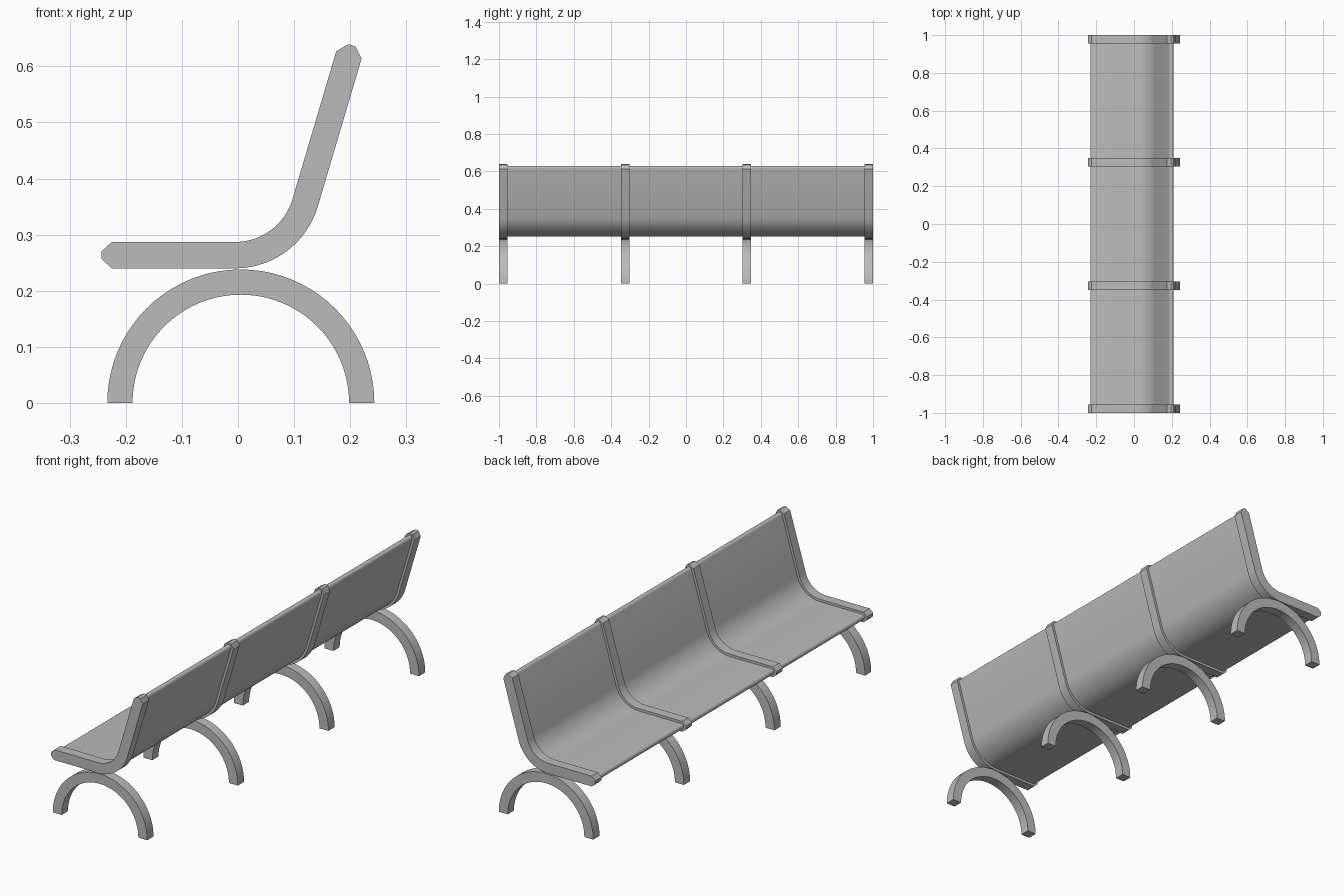
import bpy
import bmesh
import math
from mathutils import Vector

if "Cube" in bpy.data.objects:
    bpy.data.objects.remove(bpy.data.objects["Cube"], do_unlink=True)

# Single grey finish
GREY = (0.5, 0.5, 0.5, 1.0)
grey = bpy.data.materials.new("plain grey")
grey.use_nodes = True
grey.diffuse_color = GREY
grey.node_tree.nodes["Principled BSDF"].inputs["Base Color"].default_value = GREY

LENGTH = 2.0
FRAME_WIDTH = 0.045
FRAME_HALF = 0.0235        # half thickness of the bent frame
PANEL_HALF = 0.0125        # half thickness of the seat panel
SEAT_Z = 0.2635
LEAN = math.radians(73.5)  # backrest slope
BEND_X = 0.092             # where the seat and back centre lines meet
BEND_RADIUS = 0.13


def extrude_profile(name, outline, y, width):
    """Extrude a closed x-z outline along y, centred on y."""
    bm = bmesh.new()
    face = bm.faces.new([bm.verts.new((x, y - width / 2, z)) for x, z in outline])
    ext = bmesh.ops.extrude_face_region(bm, geom=[face])
    moved = [g for g in ext["geom"] if isinstance(g, bmesh.types.BMVert)]
    bmesh.ops.translate(bm, verts=moved, vec=(0, width, 0))
    bmesh.ops.recalc_face_normals(bm, faces=bm.faces)
    mesh = bpy.data.meshes.new(name)
    bm.to_mesh(mesh)
    bm.free()
    mesh.materials.append(grey)
    obj = bpy.data.objects.new(name, mesh)
    bpy.context.collection.objects.link(obj)
    bpy.ops.object.select_all(action="DESELECT")
    obj.select_set(True)
    bpy.context.view_layer.objects.active = obj
    bpy.ops.object.shade_smooth_by_angle(angle=math.radians(25))
    return obj


def bench_outline(half, tip, front_x, back_length, steps=20):
    """Outline of a bent strip; tip lists (along, across) points of its ends."""
    up = Vector((math.cos(LEAN), math.sin(LEAN)))
    side = Vector((up.y, -up.x))
    bend = Vector((BEND_X, SEAT_Z))
    centre = bend + Vector((-BEND_RADIUS * math.tan(LEAN / 2), BEND_RADIUS))
    front = Vector((front_x, SEAT_Z))
    top = bend + up * back_length

    def arc(radius):
        angles = [LEAN * i / steps for i in range(steps + 1)]
        return [centre + radius * Vector((math.sin(a), -math.cos(a))) for a in angles]

    # Underside, top end, sitting side, front end
    points = arc(BEND_RADIUS + half)
    points += [top + up * a + side * c for a, c in tip]
    points += reversed(arc(BEND_RADIUS - half))
    points += [front + Vector((-a, c)) for a, c in tip]
    return points


# Continuous seat and back panel with rounded edges
quarter = [math.pi * i / 8 for i in range(9)]
round_tip = [(PANEL_HALF * math.sin(a), PANEL_HALF * math.cos(a)) for a in quarter]
extrude_profile("seat_panel",
                bench_outline(PANEL_HALF, round_tip, -0.219, 0.369),
                0, LENGTH - FRAME_WIDTH)

# Bent frames with chamfered ends, each standing on an arched leg
chamfer_tip = [(0, FRAME_HALF), (0.018, 0.007), (0.018, -0.007), (0, -FRAME_HALF)]
frame_outline = bench_outline(FRAME_HALF, chamfer_tip, -0.225, 0.372)

ARCH_X, ARCH_OUTER, ARCH_INNER = 0.005, 0.238, 0.193
sweep = [math.pi * i / 40 for i in range(41)]
arch_outline = [(ARCH_X + ARCH_OUTER * math.cos(a), ARCH_OUTER * math.sin(a)) for a in sweep]
arch_outline += [(ARCH_X + ARCH_INNER * math.cos(a), ARCH_INNER * math.sin(a))
                 for a in reversed(sweep)]

spacing = (LENGTH - FRAME_WIDTH) / 3
for i in range(4):
    y = (i - 1.5) * spacing
    extrude_profile(f"side_frame_{i + 1}", frame_outline, y, FRAME_WIDTH)
    extrude_profile(f"arched_leg_{i + 1}", arch_outline, y, FRAME_WIDTH)
